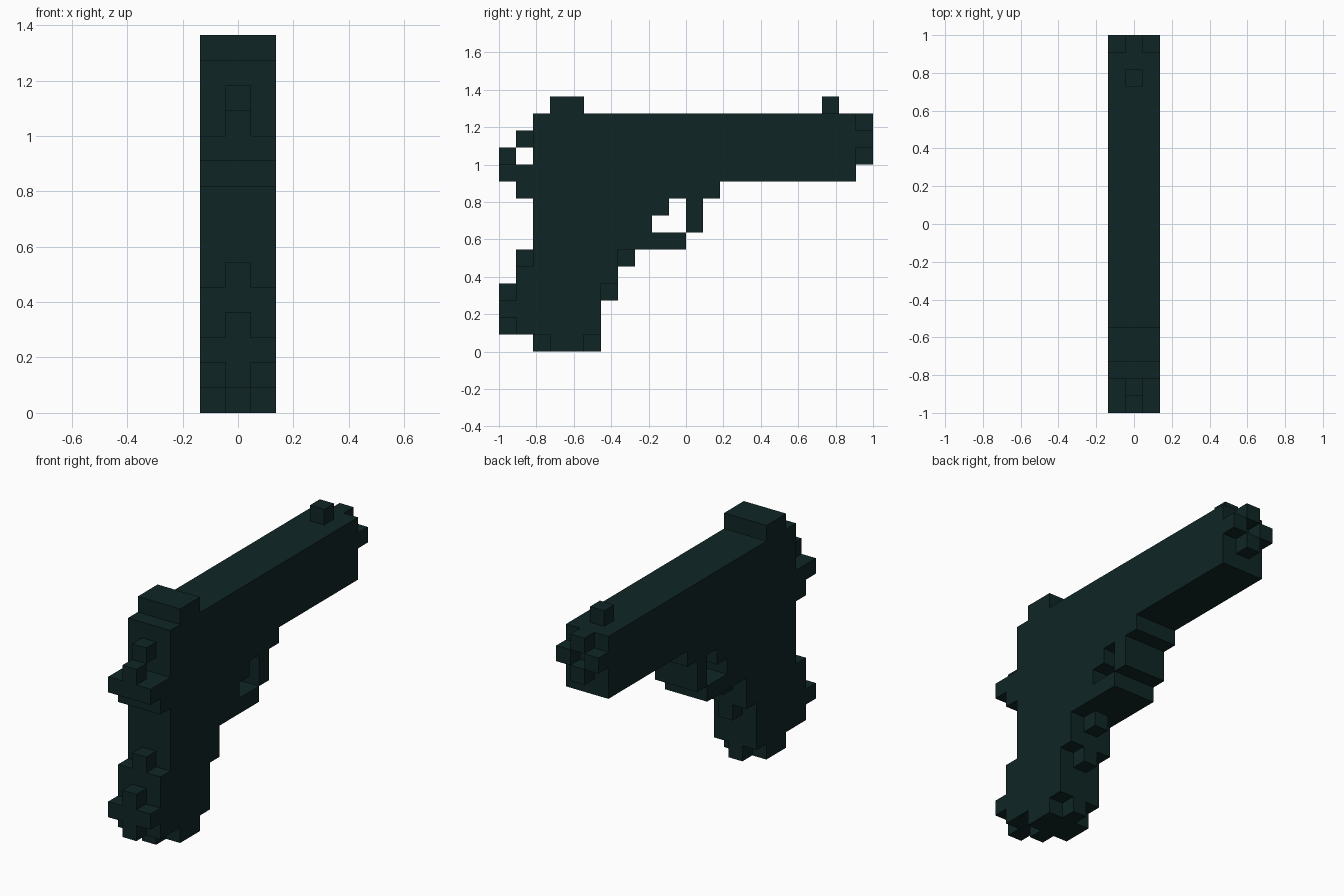
import bpy, bmesh

cube = bpy.data.objects.get("Cube")
if cube:
    bpy.data.objects.remove(cube, do_unlink=True)

U = 1 / 11          # one block
LENGTH = 22         # blocks along y

# Single dark teal material
mat = bpy.data.materials.new("dark_teal")
mat.use_nodes = True
color = (0.0048, 0.0190, 0.0185, 1)
mat.diffuse_color = color
bsdf = mat.node_tree.nodes["Principled BSDF"]
bsdf.inputs["Base Color"].default_value = color
bsdf.inputs["Roughness"].default_value = 0.8


def extrude(name, outline, x0=-1.5, x1=1.5):
    """Extrude a (y, z) block outline across x."""
    bm = bmesh.new()
    verts = [bm.verts.new((x0 * U, (y - LENGTH / 2) * U, z * U)) for y, z in outline]
    face = bm.faces.new(verts)
    result = bmesh.ops.extrude_face_region(bm, geom=[face])
    moved = [v for v in result["geom"] if isinstance(v, bmesh.types.BMVert)]
    bmesh.ops.translate(bm, verts=moved, vec=((x1 - x0) * U, 0, 0))
    bmesh.ops.recalc_face_normals(bm, faces=bm.faces)
    mesh = bpy.data.meshes.new(name)
    bm.to_mesh(mesh)
    bm.free()
    mesh.materials.append(mat)
    obj = bpy.data.objects.new(name, mesh)
    bpy.context.collection.objects.link(obj)
    return obj


def box(name, y, z, y_size=1, z_size=1, x0=-0.5, x1=0.5):
    """Block at grid cell (y, z), one block wide in the middle by default."""
    return extrude(name, [(y, z), (y + y_size, z),
                          (y + y_size, z + z_size), (y, z + z_size)], x0, x1)


# Slide with sights
box("slide", 2, 10, 19, 4, -1.5, 1.5)
box("rear_sight", 3, 14, 2, 1, -1.5, 1.5)
box("front_sight", 19, 14)

# Frame with the tang behind the slide
extrude("frame", [(0, 10), (1, 10), (1, 9), (13, 9), (13, 10),
                  (2, 10), (2, 11), (0, 11)])

# Grip with the stepped trigger guard
extrude("grip", [(2, 9), (2, 5), (1, 5), (1, 3), (0, 3), (0, 2), (1, 2), (1, 1),
                 (3, 1), (3, 0), (5, 0), (5, 1), (6, 1), (6, 4), (7, 4), (7, 6),
                 (11, 6), (11, 7), (9, 7), (9, 8), (10, 8), (10, 9)])
box("guard_post", 11, 7, 1, 2, -1.5, 1.5)

# Hammer
box("hammer_upper", 1, 12)
box("hammer_lower", 0, 11)

# Ring of four blocks round the muzzle hole
box("muzzle_top", 21, 13)
box("muzzle_bottom", 21, 11)
for side, x in (("right", -1.5), ("left", 0.5)):
    box("muzzle_" + side, 21, 12, 1, 1, x, x + 1)

# Rounding blocks on the grip's centre line
for i, (y, z) in enumerate([(0, 1), (0, 3), (1, 5)]):
    box(f"grip_back_block_{i + 1}", y, z)
for i, (y, z) in enumerate([(6, 3), (7, 5)]):
    box(f"grip_front_block_{i + 1}", y, z)
for i, y in enumerate([2, 5]):
    box(f"grip_base_block_{i + 1}", y, 0)
